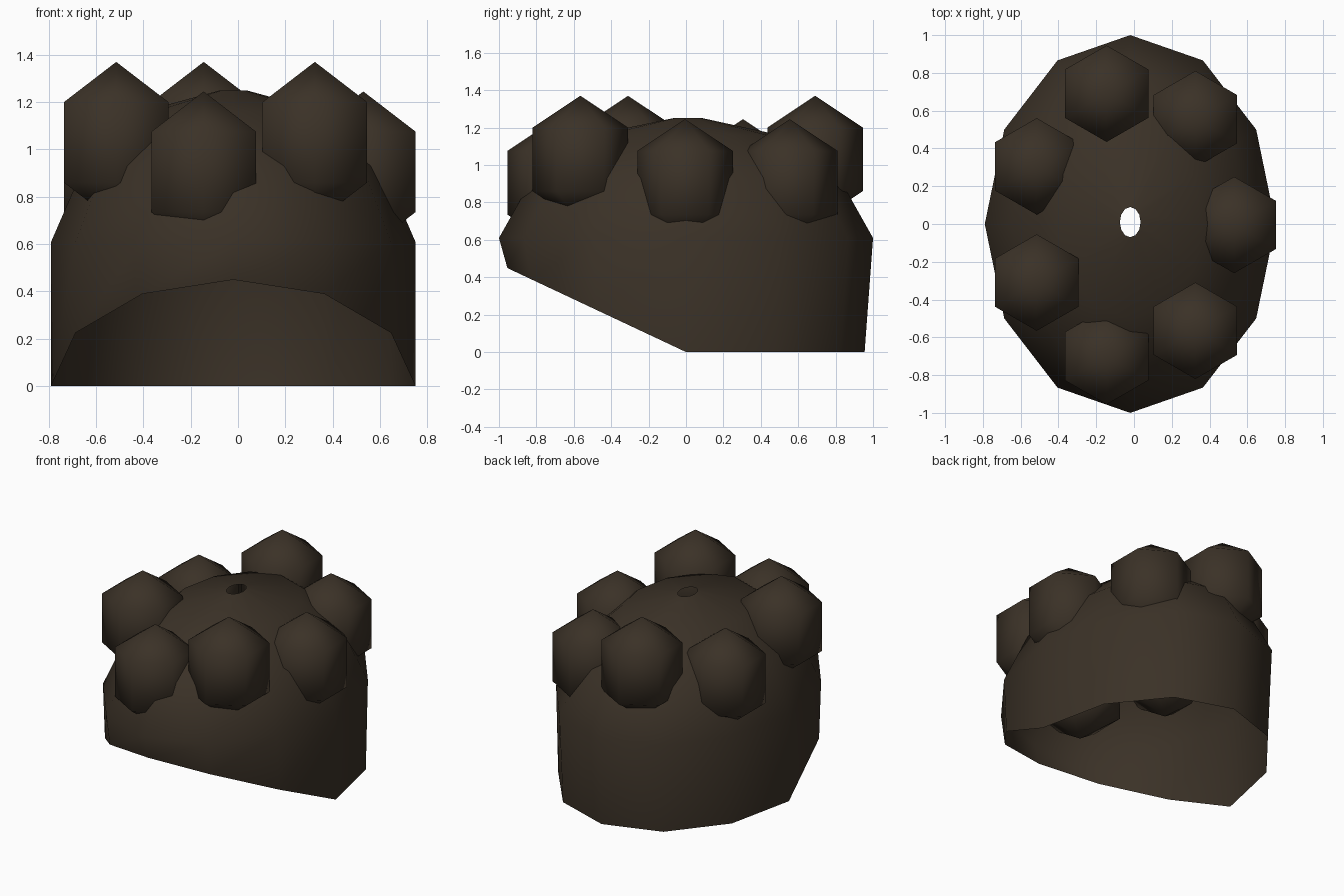
import bpy
import bmesh
from math import sin, cos, pi
from mathutils import Matrix

cube = bpy.data.objects.get("Cube")
if cube:
    bpy.data.objects.remove(cube)

SIDES = 12
OFFSET_X = -0.02
WIDTH = 0.77

brown = bpy.data.materials.new("dark brown hair")
brown.use_nodes = True
colour = (0.043, 0.031, 0.020, 1)
brown.diffuse_color = colour
brown.node_tree.nodes["Principled BSDF"].inputs["Base Color"].default_value = colour


def finish(bm, name, location=(0, 0, 0)):
    bmesh.ops.recalc_face_normals(bm, faces=bm.faces)
    for face in bm.faces:
        face.smooth = True
    mesh = bpy.data.meshes.new(name)
    bm.to_mesh(mesh)
    bm.free()
    mesh.materials.append(brown)
    obj = bpy.data.objects.new(name, mesh)
    obj.location = location
    bpy.context.collection.objects.link(obj)
    return obj


# Cap: open oval shell with a small crown hole and a front edge that slopes up
def ring(bm, rx, ry, height, cy=0.0):
    verts = []
    for i in range(SIDES):
        a = 2 * pi * i / SIDES
        y = ry * sin(a) + cy
        verts.append(bm.verts.new((rx * cos(a), y, height(y))))
    return verts


bm = bmesh.new()
rings = [ring(bm, WIDTH, 0.955, lambda y: max(0, -0.47 * y))]
for r, z in [(1, 0.61), (0.82, 0.93), (0.5, 1.16)]:
    rings.append(ring(bm, WIDTH * r, r, lambda y, z=z: z))
rings.append(ring(bm, 0.055, 0.08, lambda y: 1.25, 0.01))
for low, high in zip(rings, rings[1:]):
    for i in range(SIDES):
        j = (i + 1) % SIDES
        bm.faces.new((low[i], low[j], high[j], high[i]))
finish(bm, "hair_cap", (OFFSET_X, 0, 0))

# Curls: six-sided tufts set around the cap at two heights
HIGH, LOW = 1.03, 0.905
curls = {
    "curl_front": (-0.145, -0.70, LOW),
    "curl_front_left": (0.325, -0.565, HIGH),
    "curl_left": (0.53, -0.005, LOW),
    "curl_back_left": (0.325, 0.555, LOW),
    "curl_back": (-0.145, 0.69, HIGH),
    "curl_back_right": (-0.515, 0.305, LOW),
    "curl_front_right": (-0.515, -0.31, HIGH),
}
for name, place in curls.items():
    bm = bmesh.new()
    bmesh.ops.create_uvsphere(bm, u_segments=6, v_segments=3, radius=1,
                              matrix=Matrix.Diagonal((0.295, 0.295, 0.34, 1)))
    finish(bm, name, place)
